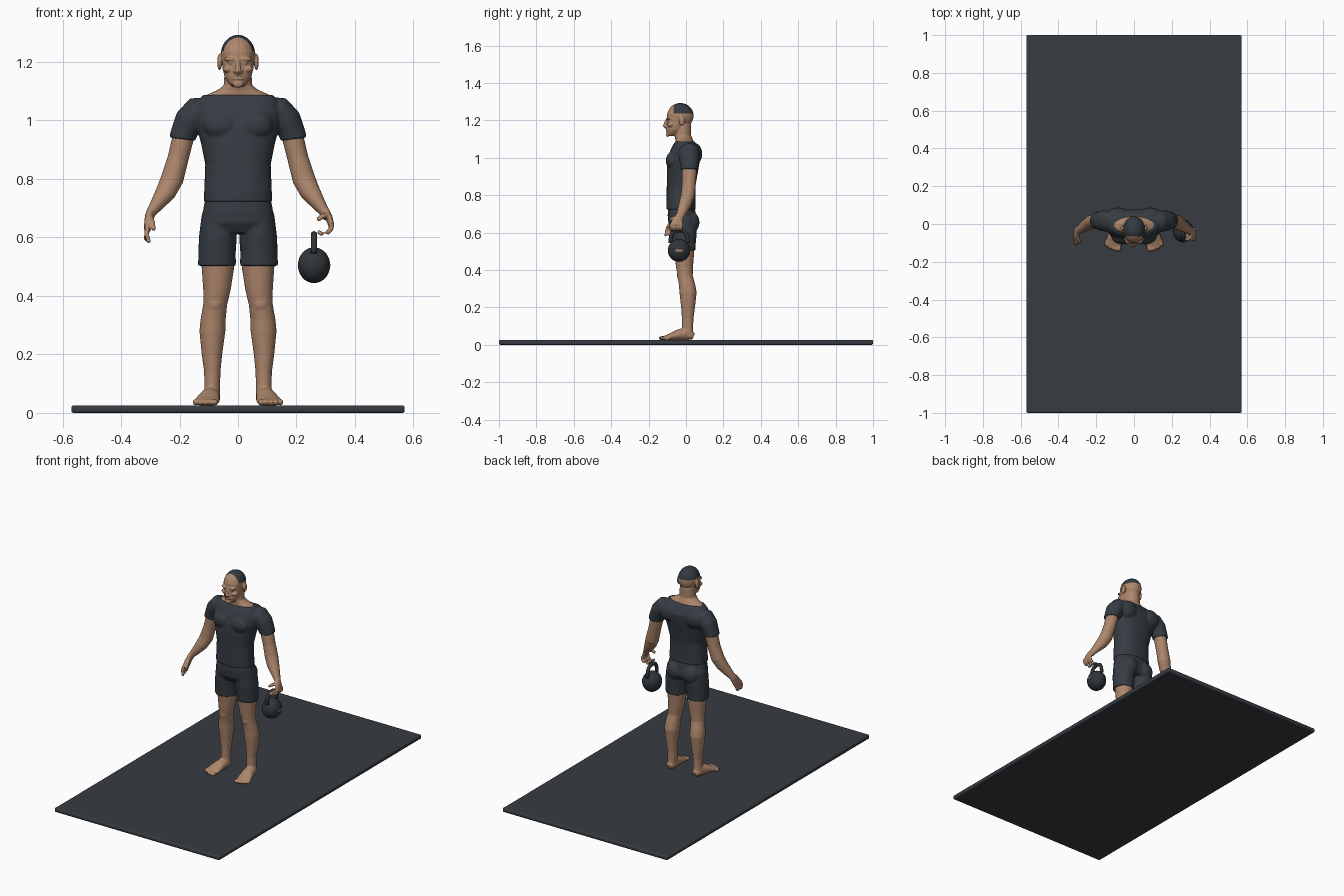
import bpy, bmesh, math
from mathutils import Vector, Matrix

old = bpy.data.objects.get("Cube")
if old:
    bpy.data.objects.remove(old, do_unlink=True)


def material(name, rgb):
    m = bpy.data.materials.new(name)
    m.use_nodes = True
    m.diffuse_color = (*rgb, 1)
    m.node_tree.nodes["Principled BSDF"].inputs["Base Color"].default_value = (*rgb, 1)
    return m


SKIN = material("skin", (.42, .24, .15))
CLOTH = material("dark cloth", (.036, .046, .056))
RUBBER = material("mat rubber", (.038, .045, .053))
IRON = material("iron", (.03, .036, .042))
HAIR = material("dark hair", (.035, .043, .052))
TAN = material("tan label", (.42, .26, .16))


def loft(bm, rings, flat=False, power=2.0, sides=24, mirror=1):
    """Closed tube through (x, y, z, radius across, radius deep) rings."""
    pts = [Vector((r[0] * mirror, r[1], r[2])) for r in rings]
    loops = []
    for i, (p, r) in enumerate(zip(pts, rings)):
        t = pts[min(i + 1, len(pts) - 1)] - pts[max(i - 1, 0)]
        t = Vector((0, 0, -1)) if flat else t.normalized()
        deep = t.cross(Vector((1, 0, 0))).normalized()
        across = deep.cross(t)
        loop = []
        for k in range(sides):
            a = math.tau * k / sides
            c, s = math.cos(a), math.sin(a)
            u = math.copysign(abs(c) ** (2 / power), c) * r[3]
            v = math.copysign(abs(s) ** (2 / power), s) * r[-1]
            loop.append(bm.verts.new(p + across * u + deep * v))
        loops.append(loop)
    faces = [bm.faces.new(loops[0]), bm.faces.new(loops[-1])]
    for a, b in zip(loops, loops[1:]):
        for k in range(sides):
            n = (k + 1) % sides
            faces.append(bm.faces.new((a[k], a[n], b[n], b[k])))
    bmesh.ops.recalc_face_normals(bm, faces=faces)


def blob(bm, centre, radii, mirror=1):
    x, y, z = centre
    mat = Matrix.Translation((x * mirror, y, z)) @ Matrix.Diagonal((*radii, 1))
    bmesh.ops.create_uvsphere(bm, u_segments=24, v_segments=14, radius=1, matrix=mat)


def finish(name, bm, mats, voxel=None, smooth=3):
    """Make the object; with a voxel size, fuse its parts into one skin."""
    mesh = bpy.data.meshes.new(name)
    bm.to_mesh(mesh)
    bm.free()
    ob = bpy.data.objects.new(name, mesh)
    bpy.context.scene.collection.objects.link(ob)
    if voxel:
        rem = ob.modifiers.new("fuse", 'REMESH')
        rem.mode = 'VOXEL'
        rem.voxel_size = voxel
        sm = ob.modifiers.new("soften", 'SMOOTH')
        sm.factor, sm.iterations = .5, smooth
        bpy.context.view_layer.update()
        dg = bpy.context.evaluated_depsgraph_get()
        ob.data = bpy.data.meshes.new_from_object(ob.evaluated_get(dg))
        ob.modifiers.clear()
    ob.data.materials.clear()
    for m in mats:
        ob.data.materials.append(m)
    for p in ob.data.polygons:
        p.use_smooth = True
        p.material_index = 0
    return ob


# Floor mat
bm = bmesh.new()
bmesh.ops.create_cube(bm, size=1, matrix=Matrix.Translation((0, 0, .013)) @ Matrix.Diagonal((1.14, 2, .026, 1)))
bmesh.ops.bevel(bm, geom=bm.edges[:], offset=.008, segments=3, affect='EDGES', profile=.5)
mat_ob = finish("floor_mat", bm, [RUBBER])
for p in mat_ob.data.polygons:
    p.use_smooth = abs(p.normal.z) < .99

# Legs and feet
for side, name in ((1, "left_leg"), (-1, "right_leg")):
    bm = bmesh.new()
    loft(bm, [(.07, -.01, .56, .055, .052), (.0685, -.01, .5, .056, .054),
              (.072, -.008, .42, .047, .046), (.078, -.005, .37, .041, .041),
              (.085, .006, .32, .043, .044), (.0875, .011, .28, .0445, .046),
              (.089, .011, .2, .035, .037), (.088, .009, .14, .028, .031),
              (.088, .008, .09, .027, .03), (.09, .008, .04, .029, .032)], flat=True, mirror=side)
    loft(bm, [(.088, .04, .045, .02, .018), (.09, .005, .06, .03, .035),
              (.098, -.045, .053, .036, .028), (.106, -.09, .041, .043, .017),
              (.111, -.118, .036, .042, .011)], mirror=side)
    blob(bm, (.078, -.035, .375), (.024, .014, .026), side)
    for i in range(5):
        blob(bm, (.08 + .0165 * i, -.126 + .0016 * i * i, .036), (.0125 - .001 * i, .02, .011), side)
    finish(name, bm, [SKIN], .004)

# Arms: shared limb, then an open right hand and a gripping left hand
for side, name in ((1, "left_arm"), (-1, "right_arm")):
    bm = bmesh.new()
    loft(bm, [(.165, .018, 1.0, .04, .042), (.188, .018, .94, .037, .04),
              (.205, .016, .87, .036, .037), (.225, .01, .80, .039, .037),
              (.247, -.004, .755, .035, .034), (.272, -.018, .72, .026, .028),
              (.297, -.033, .685, .017, .021), (.304, -.04, .67, .016, .024)], mirror=side)
    if side < 0:
        loft(bm, [(.297, -.033, .69, .015, .02), (.306, -.05, .66, .014, .029),
                  (.31, -.068, .63, .012, .03)], mirror=side)
        for i in range(4):
            y = -.092 + .017 * i
            loft(bm, [(.309, y, .642, .009), (.313, y - .012, .61, .008),
                      (.303 + .004 * i, y - .018, .582 + .003 * i, .007)], sides=12, mirror=side)
        loft(bm, [(.302, -.055, .67, .011), (.292, -.085, .65, .009), (.288, -.1, .625, .007)],
             sides=12, mirror=side)
    else:
        loft(bm, [(.298, -.034, .69, .015, .02), (.312, -.045, .665, .012, .03),
                  (.32, -.05, .64, .01, .034)])
        for i in range(4):
            y = -.079 + .018 * i
            loft(bm, [(.32, y, .648, .009), (.318, y, .628, .009), (.306, y, .616, .009),
                      (.287, y, .612, .008), (.272, y, .62, .007)], sides=12)
        loft(bm, [(.306, -.06, .677, .011), (.288, -.08, .672, .009), (.272, -.085, .66, .008)], sides=12)
    finish(name, bm, [SKIN], .004, 2)

# Shorts
bm = bmesh.new()
loft(bm, [(0, -.025, .737, .111, .071), (0, -.022, .69, .12, .076), (0, -.016, .65, .128, .078),
          (0, -.012, .615, .115, .06)], flat=True, power=2.3, sides=40)
for s in (1, -1):
    loft(bm, [(.066, -.014, .68, .058, .068), (.069, -.012, .6, .065, .07),
              (.0715, -.012, .55, .064, .065), (.072, -.012, .503, .065, .062)], flat=True, mirror=s)
    blob(bm, (.055, .026, .655), (.055, .046, .058), s)
finish("shorts", bm, [CLOTH], .005)

# Shirt: torso, sleeves, chest and back muscles
bm = bmesh.new()
loft(bm, [(0, -.026, .722, .117, .078), (0, -.027, .75, .116, .077), (0, -.026, .85, .112, .077),
          (0, -.02, .92, .126, .083), (0, -.013, .98, .142, .086), (0, -.005, 1.03, .148, .083),
          (0, -.005, 1.065, .137, .067), (0, -.006, 1.088, .119, .051)],
     flat=True, power=2.3, sides=40)
for s in (1, -1):
    loft(bm, [(.095, .01, 1.04, .04, .05), (.14, .014, 1.032, .05, .056),
              (.166, .017, 1.0, .051, .055), (.182, .018, .965, .046, .049),
              (.189, .018, .944, .045, .047), (.19, .018, .936, .045, .047)], mirror=s)
    blob(bm, (.058, -.068, .985), (.062, .04, .05), s)
    blob(bm, (.085, .042, 1.02), (.065, .045, .06), s)
finish("shirt", bm, [CLOTH], .005)

# Head, face and neck fused together
bm = bmesh.new()
blob(bm, (0, -.03, 1.225), (.059, .071, .068))
loft(bm, [(0, -.045, 1.235, .055, .056), (0, -.048, 1.18, .053, .055), (0, -.057, 1.148, .046, .047),
          (0, -.068, 1.128, .032, .034), (0, -.072, 1.117, .02, .022)], flat=True)
loft(bm, [(0, -.018, 1.18, .045, .046), (0, -.018, 1.12, .049, .045), (0, -.012, 1.104, .07, .046),
          (0, -.007, 1.088, .108, .048), (0, -.006, 1.06, .115, .05)], flat=True)
loft(bm, [(0, -.098, 1.21, .007), (0, -.108, 1.188, .008), (0, -.114, 1.171, .011),
          (0, -.102, 1.163, .012)], sides=12)
blob(bm, (0, -.098, 1.124), (.017, .009, .012))
for z in (1.153, 1.143):
    blob(bm, (0, -.099, z), (.02, .009, .005))
for s in (1, -1):
    blob(bm, (.024, -.092, 1.21), (.024, .013, .008), s)
    blob(bm, (.023, -.092, 1.197), (.011, .009, .006), s)
    blob(bm, (.034, -.082, 1.176), (.019, .018, .013), s)
    blob(bm, (.011, -.106, 1.167), (.007, .008, .006), s)
    blob(bm, (.063, -.022, 1.2), (.008, .017, .028), s)
head = finish("head", bm, [SKIN, HAIR], .003, 2)
for p in head.data.polygons:
    c = p.center
    p.material_index = int(c.z > 1.237 and c.y > -.066)

# Kettlebell held in the left hand
KX, KY, KZ = .26, -.037, .505
bm = bmesh.new()
bmesh.ops.create_uvsphere(bm, u_segments=40, v_segments=24, radius=1,
                          matrix=Matrix.Translation((KX, KY, KZ)) @ Matrix.Diagonal((.055, .06, .061, 1)))
finish("kettlebell_ball", bm, [IRON])
bm = bmesh.new()
arch = []
for i in range(25):
    a = math.pi * i / 24
    c = math.cos(a)
    arch.append((KX, KY + .046 * math.copysign(abs(c) ** .75, c), .545 + .066 * math.sin(a) ** .7, .0105))
loft(bm, arch, sides=16)
finish("kettlebell_handle", bm, [IRON])
bm = bmesh.new()
bmesh.ops.create_cube(bm, size=1, matrix=Matrix.Translation((KX + .053, KY, KZ)) @ Matrix.Diagonal((.008, .036, .01, 1)))
label = finish("kettlebell_plate", bm, [TAN])
for p in label.data.polygons:
    p.use_smooth = False
